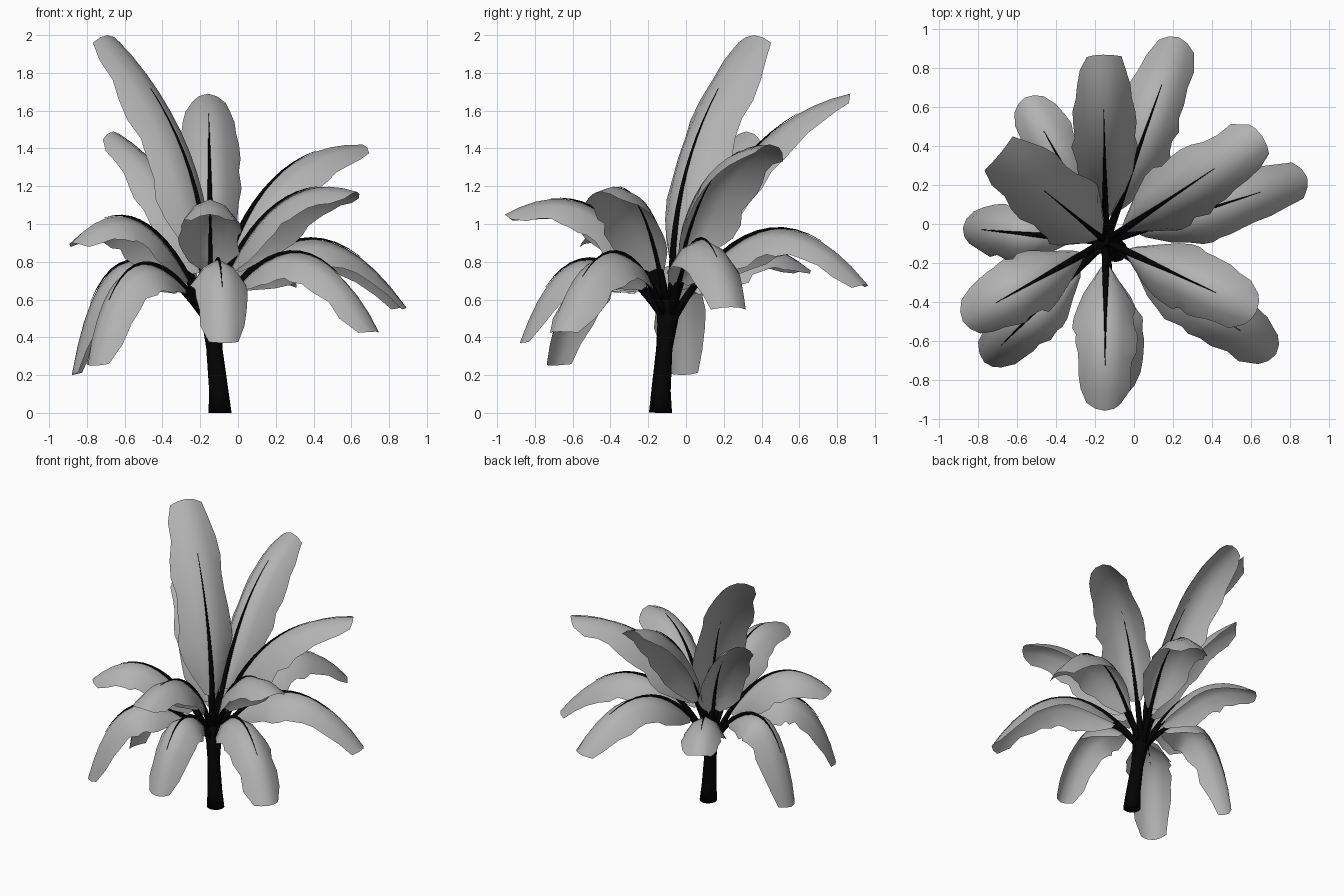
import bpy, bmesh, random
from math import cos, sin, tau
from mathutils import Vector

random.seed(4)
cube = bpy.data.objects.get("Cube")
if cube:
    bpy.data.objects.remove(cube, do_unlink=True)


def make_material(name, grey):
    mat = bpy.data.materials.new(name)
    mat.use_nodes = True
    colour = (grey, grey, grey, 1)
    mat.diffuse_color = colour
    shader = next(n for n in mat.node_tree.nodes if n.type == 'BSDF_PRINCIPLED')
    shader.inputs["Base Color"].default_value = colour
    shader.inputs["Roughness"].default_value = 0.8
    return mat


LEAF = make_material("leaf grey", 0.45)
BARK = make_material("bark black", 0.001)
UP = Vector((0, 0, 1))
CROWN = Vector((-0.145, -0.09, 0))


def finish(bm, name, mat):
    mesh = bpy.data.meshes.new(name)
    bm.to_mesh(mesh)
    bm.free()
    mesh.materials.append(mat)
    mesh.shade_smooth()
    obj = bpy.data.objects.new(name, mesh)
    bpy.context.collection.objects.link(obj)


def bridge(bm, rows, closed):
    """Skin a list of equally long vertex rows."""
    for low, high in zip(rows, rows[1:]):
        count = len(low)
        for i in range(count if closed else count - 1):
            j = (i + 1) % count
            bm.faces.new((low[i], low[j], high[j], high[i]))


def tube(name, points, radii, side, sides):
    """Tapered bark tube along a path; side is roughly square to the path."""
    bm = bmesh.new()
    rows = []
    for i, (point, radius) in enumerate(zip(points, radii)):
        tangent = (points[min(i + 1, len(points) - 1)] - points[max(i - 1, 0)]).normalized()
        other = tangent.cross(side).normalized()
        rows.append([bm.verts.new(point + radius * (cos(tau * k / sides) * side
                     + sin(tau * k / sides) * other)) for k in range(sides)])
    bridge(bm, rows, True)
    bm.faces.new(rows[0])
    bm.faces.new(rows[-1])
    bmesh.ops.recalc_face_normals(bm, faces=bm.faces)
    finish(bm, name, BARK)


def blend(table, t):
    """Linear lookup in (position, value) pairs."""
    for (a, va), (b, vb) in zip(table, table[1:]):
        if t <= b:
            return va + (vb - va) * max(0, t - a) / (b - a)
    return table[-1][1]


BLADE = [(0.14, 0.25), (0.2, 0.6), (0.28, 0.92), (0.4, 1.02), (0.6, 1),
         (0.8, 0.92), (0.92, 0.8), (1, 0.58)]
STALK = [(0, 0.022), (0.25, 0.016), (0.5, 0.007), (0.77, 0.001)]


def leaf(name, tip, reach, mid_z, half_width, droop=0.95):
    """Arched leaf whose spine runs from the crown, over a mid point, to the tip."""
    tip = Vector(tip)
    out = Vector((tip.x, tip.y, 0)) - CROWN
    start = CROWN + out.normalized() * 0.03 + UP * (0.57 if tip.z > 1 else 0.5)
    middle = CROWN + out * reach + UP * mid_z
    control = 2 * middle - (start + tip) / 2
    side = UP.cross(out).normalized()

    def spine(t):
        return (1 - t) ** 2 * start + 2 * t * (1 - t) * control + t * t * tip

    def frame(t):
        tangent = ((1 - t) * (control - start) + t * (tip - control)).normalized()
        return tangent, tangent.cross(side)

    # Blade: one arched sheet, flatter at its blunt tip, with a wavy edge
    bm = bmesh.new()
    rows = []
    steps = 11
    for i in range(steps + 1):
        t = 0.14 + 0.86 * i / steps
        tangent, normal = frame(t)
        width = half_width * blend(BLADE, t)
        sag = droop * (1 - 0.5 * t ** 3)
        row = []
        for s in (-1, -0.55, 0, 0.55, 1):
            wave = random.uniform(0.89, 1.08) if abs(s) == 1 else 1
            back = 0.02 * s * s if i == steps else 0
            row.append(bm.verts.new(spine(t) + width * wave * (side * s * 0.96
                       - normal * sag * s * s) - tangent * back))
        rows.append(row)
    bridge(bm, rows, False)
    finish(bm, name + "_blade", LEAF)

    # Stalk and midrib: one long taper lying on the blade
    stops = [0.77 * i / 12 for i in range(13)]
    tube(name + "_stalk", [spine(t) + frame(t)[1] * 0.004 for t in stops],
         [blend(STALK, t) for t in stops], side, 6)


# Trunk: slightly leaning, flared at the foot and under the crown
trunk_path = [(-0.095, -0.135, 0), (-0.102, -0.132, 0.12), (-0.125, -0.115, 0.34),
              (-0.135, -0.1, 0.46), (-0.148, -0.09, 0.6)]
tube("trunk", [Vector(p) for p in trunk_path], [0.061, 0.051, 0.043, 0.052, 0.068],
     Vector((1, 0, 0)), 12)

# Leaves: name, tip, reach and height of the mid point, half width, droop if unusual
LEAVES = [
    ("tall_leaf", (-0.69, 0.36, 2), 0.25, 1.35, 0.195, 0.6),
    ("back_upright_leaf", (-0.16, 0.87, 1.69), 0.42, 1.34, 0.165),
    ("right_upright_leaf", (-0.66, 0.32, 1.49), 0.33, 1.12, 0.17, 0.8),
    ("left_upright_leaf", (0.66, 0.45, 1.42), 0.4, 1.22, 0.175),
    ("back_left_leaf", (0.23, 0.96, 0.68), 0.5, 0.97, 0.17),
    ("back_right_leaf", (-0.56, 0.65, 0.76), 0.5, 0.86, 0.15),
    ("right_low_leaf", (-0.88, -0.02, 0.2), 0.64, 0.79, 0.15),
    ("front_right_leaf", (-0.88, -0.5, 0.9), 0.5, 1.01, 0.17),
    ("front_right_low_leaf", (-0.77, -0.71, 0.25), 0.63, 0.78, 0.16),
    ("front_leaf", (-0.15, -0.96, 1.05), 0.45, 1.08, 0.165),
    ("front_low_leaf", (-0.07, -0.88, 0.37), 0.58, 0.81, 0.15),
    ("left_leaf", (0.89, 0.24, 0.56), 0.5, 0.92, 0.165),
    ("front_left_leaf", (0.63, -0.45, 1.17), 0.45, 1.1, 0.17),
    ("front_left_low_leaf", (0.73, -0.67, 0.43), 0.53, 0.85, 0.165),
]
for entry in LEAVES:
    leaf(*entry)
